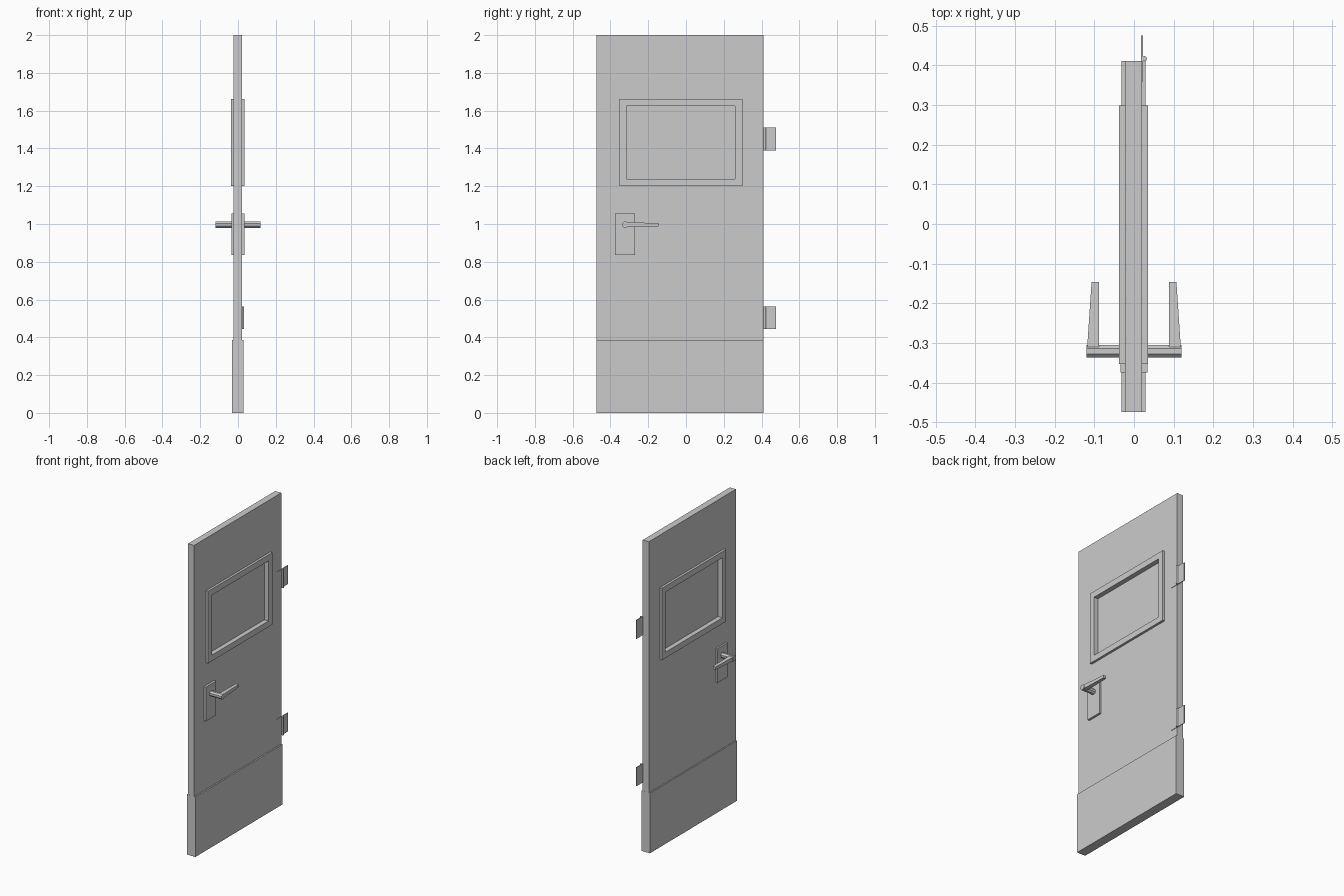
import bpy, bmesh, math
from mathutils import Matrix

if "Cube" in bpy.data.objects:
    bpy.data.objects.remove(bpy.data.objects["Cube"])


def finish(name, bm):
    bmesh.ops.recalc_face_normals(bm, faces=bm.faces)
    me = bpy.data.meshes.new(name)
    bm.to_mesh(me)
    bm.free()
    ob = bpy.data.objects.new(name, me)
    bpy.context.collection.objects.link(ob)
    return ob


def box(name, x, y, z):
    bm = bmesh.new()
    bmesh.ops.create_cube(bm, size=1)
    for v in bm.verts:
        v.co = [(r[0] + r[1]) / 2 + c * (r[1] - r[0]) for r, c in zip((x, y, z), v.co)]
    return finish(name, bm)


def ring(name, x, outer, inner):
    """Rectangular slab in the YZ plane with a rectangular hole."""
    bm = bmesh.new()

    def loop(px, r):
        y0, y1, z0, z1 = r
        return [bm.verts.new((px, y, z)) for y, z in ((y0, z0), (y1, z0), (y1, z1), (y0, z1))]

    loops = [loop(x[0], outer), loop(x[1], outer), loop(x[1], inner), loop(x[0], inner)]
    for a, b in zip(loops, loops[1:] + loops[:1]):
        for i in range(4):
            j = (i + 1) % 4
            bm.faces.new((a[i], a[j], b[j], b[i]))
    return finish(name, bm)


def cylinder(name, r, depth, sides, matrix):
    bm = bmesh.new()
    bmesh.ops.create_cone(bm, cap_ends=True, segments=sides, radius1=r, radius2=r,
                          depth=depth, matrix=matrix)
    return finish(name, bm)


# Door leaf, window frame and recessed pane
ring("door_panel", (-0.023, 0.020), (-0.474, 0.411, 0, 2), (-0.33, 0.275, 1.225, 1.64))
ring("window_frame", (-0.038, 0.035), (-0.353, 0.299, 1.2, 1.663), (-0.316, 0.26, 1.238, 1.624))
box("window_pane", (-0.008, 0.005), (-0.325, 0.27), (1.23, 1.632))

# Kick plate wrapped around the bottom
box("kick_plate", (-0.031, 0.029), (-0.4745, 0.4115), (0, 0.386))

# Lock plates and lever handles on both sides
box("lock_plate", (-0.034, 0.034), (-0.375, -0.27), (0.835, 1.055))
for side, s in (("right", 1), ("left", -1)):
    turn = Matrix.Rotation(math.pi / 2, 4, 'Y') @ Matrix.Rotation(math.pi / 8, 4, 'Z')
    cylinder("handle_stem_" + side, 0.0175, 0.09, 8,
             Matrix.Translation((s * 0.075, -0.321, 0.996)) @ turn)
    bm = bmesh.new()
    sections = []
    for y, xi, xo, h in ((-0.325, 0.089, 0.119, 0.013), (-0.146, 0.088, 0.107, 0.009)):
        sections.append([bm.verts.new((s * x, y, 0.996 + d))
                         for x, d in ((xi, -h), (xo, -h), (xo, h), (xi, h))])
    a, b = sections
    bm.faces.new(a)
    bm.faces.new(b)
    for i in range(4):
        j = (i + 1) % 4
        bm.faces.new((a[i], a[j], b[j], b[i]))
    finish("handle_lever_" + side, bm)

# Two hinges on the rear edge
for label, z in (("upper", 1.45), ("lower", 0.503)):
    span = (z - 0.06, z + 0.06)
    box("hinge_door_leaf_" + label, (0.018, 0.023), (0.36, 0.415), span)
    box("hinge_wall_leaf_" + label, (0.018, 0.023), (0.415, 0.476), span)
    barrel = cylinder("hinge_barrel_" + label, 0.0065, 0.12, 12,
                      Matrix.Translation((0.026, 0.417, z)))
    for p in barrel.data.polygons:
        p.use_smooth = len(p.vertices) == 4
